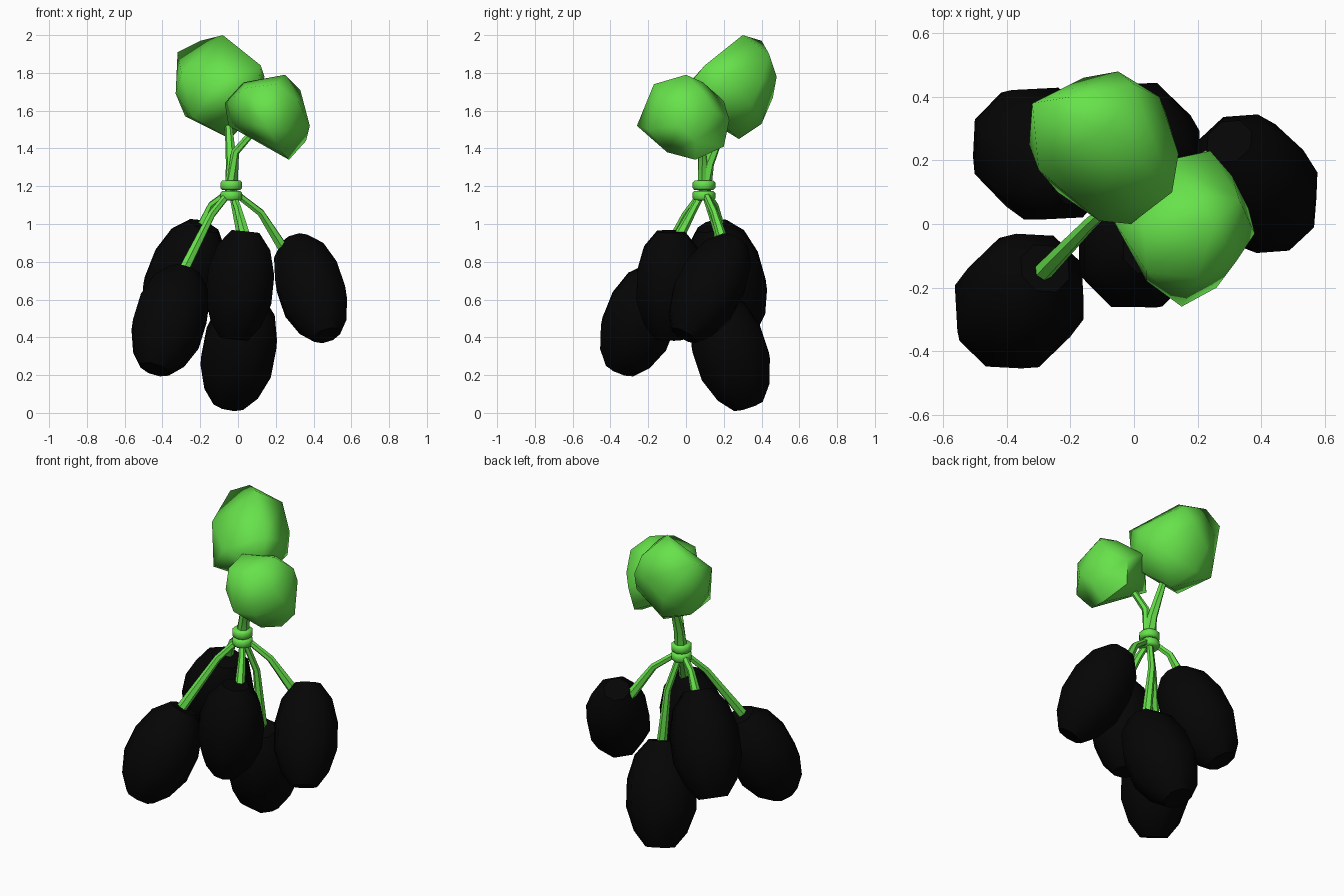
import bpy, bmesh, math
from mathutils import Vector

cube = bpy.data.objects.get("Cube")
if cube:
    bpy.data.objects.remove(cube)


def make_material(name, colour):
    mat = bpy.data.materials.new(name)
    mat.use_nodes = True
    mat.diffuse_color = (*colour, 1)
    mat.node_tree.nodes["Principled BSDF"].inputs["Base Color"].default_value = (*colour, 1)
    return mat


green = make_material("leaf green", (0.135, 0.76, 0.07))
black = make_material("berry black", (0.0015, 0.0015, 0.0015))


def finish(bm, name, mat, angle):
    """Turn a bmesh into a shaded object with one material."""
    bmesh.ops.recalc_face_normals(bm, faces=bm.faces)
    mesh = bpy.data.meshes.new(name)
    bm.to_mesh(mesh)
    bm.free()
    mesh.materials.append(mat)
    obj = bpy.data.objects.new(name, mesh)
    bpy.context.collection.objects.link(obj)
    bpy.ops.object.select_all(action="DESELECT")
    obj.select_set(True)
    bpy.context.view_layer.objects.active = obj
    bpy.ops.object.shade_smooth_by_angle(angle=math.radians(angle))


def loft(bm, centres, radii, directions, sides):
    """Skin a closed tube through rings around the given centres."""
    rings = []
    for centre, radius, direction in zip(centres, radii, directions):
        turn = Vector((0, 0, -1)).rotation_difference(direction)
        ring = []
        for i in range(sides):
            a = math.tau * (i + 0.5) / sides
            offset = Vector((math.cos(a), math.sin(a), 0)) * radius
            ring.append(bm.verts.new(centre + turn @ offset))
        rings.append(ring)
    for upper, lower in zip(rings, rings[1:]):
        for i in range(sides):
            j = (i + 1) % sides
            bm.faces.new((upper[i], upper[j], lower[j], lower[i]))
    bm.faces.new(rings[0])
    bm.faces.new(rings[-1])


def stem(name, points, radii):
    points = [Vector(p) for p in points]
    last = len(points) - 1
    directions = [(points[min(i + 1, last)] - points[max(i - 1, 0)]).normalized()
                  for i in range(last + 1)]
    bm = bmesh.new()
    loft(bm, points, radii, directions, 6)
    finish(bm, name, green, 50)


def berry(name, top, bottom, radius):
    """Tilted faceted berry running between two end centres."""
    top, bottom = Vector(top), Vector(bottom)
    profile = [(0, 0.42), (0.15, 0.8), (0.38, 1), (0.64, 1), (0.86, 0.76), (1, 0.42)]
    axis = (bottom - top).normalized()
    bm = bmesh.new()
    loft(bm, [top.lerp(bottom, t) for t, r in profile],
         [radius * r for t, r in profile], [axis] * len(profile), 8)
    finish(bm, name, black, 45)


def leaf_clump(name, corners):
    """Chunky faceted clump wrapped around its corner points."""
    bm = bmesh.new()
    for corner in corners:
        bm.verts.new(corner)
    bmesh.ops.convex_hull(bm, input=bm.verts)
    loose = [v for v in bm.verts if not v.link_faces]
    bmesh.ops.delete(bm, geom=loose, context="VERTS")
    finish(bm, name, green, 60)


# Five hanging berries
berry("front_right_berry", (-.28, -.14, .75), (-.44, -.35, .23), .2)
berry("front_berry", (.04, -.08, .96), (-.02, -.09, .39), .19)
berry("left_berry", (.3, .26, .91), (.47, -.01, .41), .185)
berry("back_berry", (-.18, .14, .99), (-.4, .3, .43), .205)
berry("low_berry", (.06, .14, .61), (-.05, .33, .04), .205)

# Leaf clumps
leaf_clump("tall_leaf_clump", [
    (-.08, .3, 2), (-.2, .4, 1.97), (-.32, .38, 1.91), (-.05, .48, 1.78),
    (-.16, .46, 1.67), (0, .44, 1.9), (.08, .4, 1.75), (.14, .22, 1.78),
    (.12, .1, 1.84), (-.01, 0, 1.72), (-.11, .01, 1.74), (-.3, .17, 1.8),
    (-.33, .25, 1.69), (-.28, .35, 1.57), (-.04, .28, 1.45), (-.12, .4, 1.53),
    (.1, .35, 1.63), (-.24, .1, 1.56), (.1, .1, 1.61)])
leaf_clump("short_leaf_clump", [
    (.25, 0, 1.79), (.03, 0, 1.75), (-.07, .02, 1.64), (.33, .08, 1.71),
    (.38, -.03, 1.52), (.36, .05, 1.44), (.27, .05, 1.34), (.22, .2, 1.41),
    (.24, .23, 1.55), (.1, .2, 1.65), (.15, -.26, 1.52), (.26, -.2, 1.5),
    (.23, -.1, 1.38), (.04, -.18, 1.6), (-.05, .05, 1.52), (.2, -.17, 1.74),
    (.32, -.12, 1.65), (.2, .09, 1.75), (.31, .15, 1.6), (.04, -.15, 1.72)])

# Stems spreading from the knot
knot = Vector((-.035, .095, 1.18))
widths = (.018, .021, .03)
stem("front_right_stem", [knot, (-.14, 0, 1.05), (-.285, -.15, .76)], widths)
stem("front_stem", [knot, (0, .04, 1.08), (.04, -.04, .93)], widths)
stem("left_stem", [knot, (.12, .15, 1.06), (.24, .21, .87)], widths)
stem("back_stem", [knot, (-.14, .15, 1.1), (-.2, .18, .97)], widths)
stem("low_stem", [knot, (.01, .17, .95), (.05, .17, .6)], widths)
stem("tall_leaf_stem", [knot, (-.035, .12, 1.32), (-.05, .2, 1.52)], (.038, .03, .02))
stem("short_leaf_stem", [knot, (-.015, .085, 1.38), (.09, .07, 1.5)], (.034, .022, .018))

# Two bands tying the stems together
for label, height in (("upper", 1.205), ("lower", 1.15)):
    bm = bmesh.new()
    centres = [Vector((knot.x, knot.y, height + dz)) for dz in (.025, .015, -.015, -.025)]
    loft(bm, centres, (.05, .06, .06, .05), [Vector((0, 0, -1))] * 4, 10)
    finish(bm, label + "_band", green, 50)
